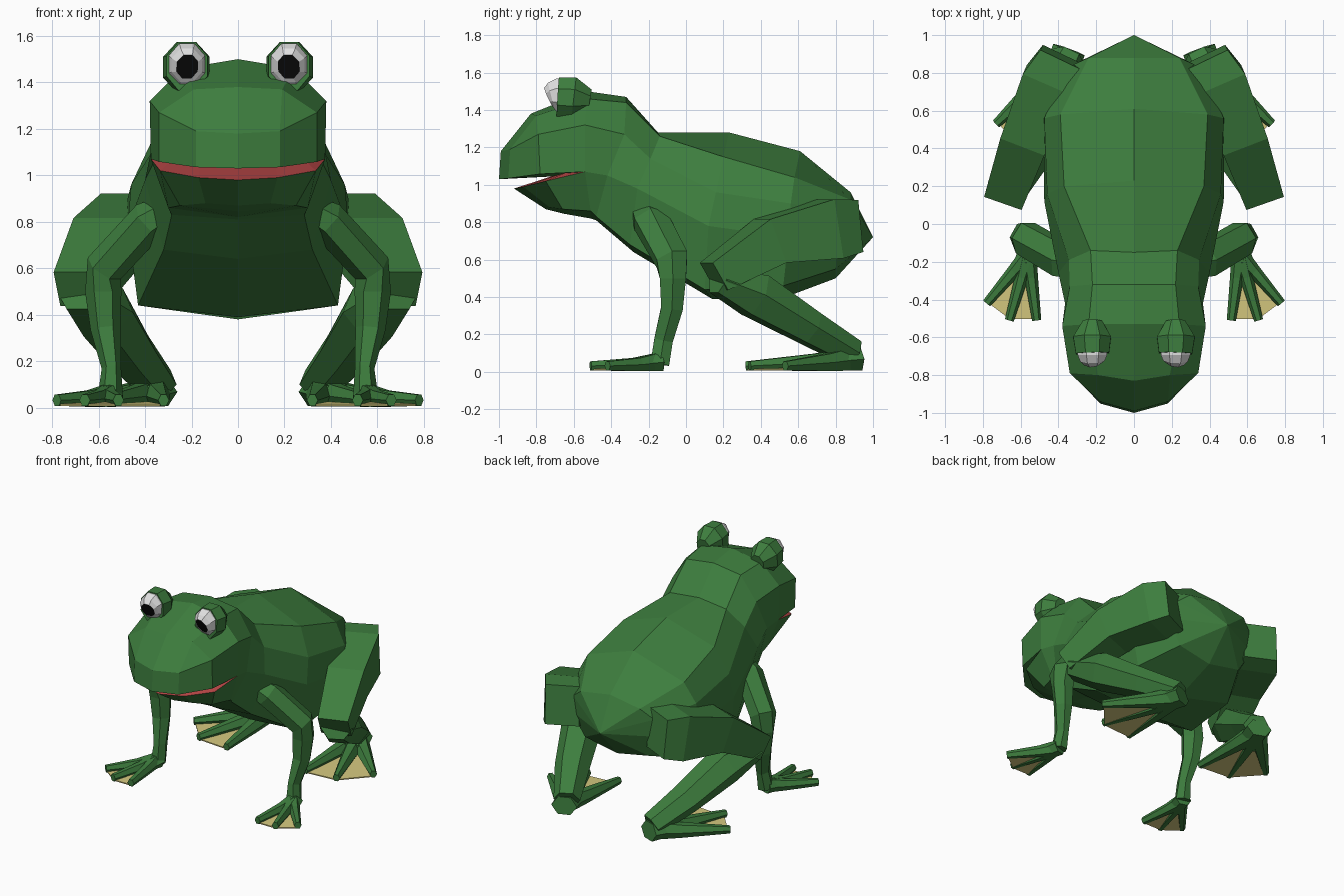
import bpy, bmesh, math
from mathutils import Vector

if "Cube" in bpy.data.objects:
    bpy.data.objects.remove(bpy.data.objects["Cube"])


def material(name, rgb):
    m = bpy.data.materials.new(name)
    m.diffuse_color = (*rgb, 1)
    m.use_nodes = True
    m.node_tree.nodes["Principled BSDF"].inputs["Base Color"].default_value = m.diffuse_color
    return m


GREEN = material("frog green", (0.047, 0.207, 0.048))
RED = material("mouth red", (0.46, 0.06, 0.06))
WEB = material("web yellow", (0.66, 0.58, 0.21))
WHITE = material("eye white", (0.75, 0.75, 0.75))
BLACK = material("pupil black", (0.004, 0.004, 0.004))


def finish(name, bm, mats):
    """Mirror the half mesh across x, weld it and make an object."""
    d = bmesh.ops.duplicate(bm, geom=bm.verts[:] + bm.edges[:] + bm.faces[:])
    for g in d["geom"]:
        if isinstance(g, bmesh.types.BMVert):
            g.co.x *= -1
    bmesh.ops.remove_doubles(bm, verts=bm.verts[:], dist=0.0005)
    bmesh.ops.recalc_face_normals(bm, faces=bm.faces[:])
    me = bpy.data.meshes.new(name)
    bm.to_mesh(me)
    bm.free()
    for m in mats:
        me.materials.append(m)
    ob = bpy.data.objects.new(name, me)
    bpy.context.collection.objects.link(ob)
    return ob


def tube(bm, path, ref=(0, 0, 1), n=6):
    """Flat-topped n-gon tube through (x, y, z, half width, half height)."""
    ref = Vector(ref)
    pts = [Vector(p[:3]) for p in path]
    off = math.pi / n if n % 4 == 0 else 0
    angles = [off + 2 * math.pi * k / n for k in range(n)]
    wide = max(math.cos(a) for a in angles)
    top = max(math.sin(a) for a in angles)
    rings = []
    for i, p in enumerate(path):
        t = (pts[min(i + 1, len(pts) - 1)] - pts[max(i - 1, 0)]).normalized()
        side = t.cross(ref).normalized()
        up = side.cross(t)
        rings.append([bm.verts.new(pts[i] + side * p[3] / wide * math.cos(a)
                                   + up * p[4] / top * math.sin(a)) for a in angles])
    for a, b in zip(rings, rings[1:]):
        for k in range(n):
            bm.faces.new((a[k], a[(k + 1) % n], b[(k + 1) % n], b[k]))
    bm.faces.new(rings[0])
    return bm.faces.new(rings[-1])


# Head half sections: crown, crown side, brow, upper lip, mouth inside, lower lip, jaw, chin
head = [
    [(0, -.99, 1.18), (0, -.99, 1.18), (0, -.99, 1.18), (0, -1, 1.03), (0, -.72, 1.045),
     (0, -.92, .98), (0, -.75, .87), (0, -.75, .87)],
    [(0, -.99, 1.18), (.18, -.94, 1.19), (.18, -.94, 1.19), (.18, -.95, 1.035), (.16, -.71, 1.045),
     (.17, -.87, .99), (.14, -.73, .88), (0, -.75, .87)],
    [(0, -.83, 1.38), (.19, -.80, 1.37), (.34, -.79, 1.27), (.34, -.78, 1.058), (.29, -.65, 1.062),
     (.335, -.75, 1.02), (.25, -.66, .87), (0, -.65, .845)],
    [(0, -.53, 1.5), (.24, -.53, 1.46), (.38, -.54, 1.32), (.375, -.54, 1.07), (.375, -.54, 1.07),
     (.375, -.54, 1.07), (.30, -.51, .86), (0, -.51, .82)],
]
# Trunk half sections: spine, back edge, flank, side, belly edge, belly
trunk = [
    [(0, -.32, 1.47), (.22, -.32, 1.44), (.34, -.33, 1.27), (.365, -.42, 1.05),
     (.285, -.48, .83), (0, -.48, .81)],
    [(0, -.15, 1.28), (.23, -.14, 1.26), (.345, -.19, 1.14), (.40, -.26, .98),
     (.32, -.30, .68), (0, -.28, .64)],
    [(0, .23, 1.28), (.37, .20, 1.15), (.46, .16, .96), (.475, .12, .78),
     (.43, .10, .44), (0, .14, .39)],
    [(0, .61, 1.18), (.39, .58, 1.04), (.475, .56, .90), (.48, .55, .72),
     (.40, .52, .46), (0, .48, .38)],
    [(0, .88, .96), (.24, .88, .92), (.33, .84, .85), (.37, .81, .72),
     (.26, .80, .55), (0, .80, .50)],
    [(0, 1, .72)] * 6,
]
# Body and head in one loft, the open mouth folded inwards with a red floor
rows = head + [s[:4] + [s[3], s[3]] + s[4:] for s in trunk]
bm = bmesh.new()
grid = [[bm.verts.new(p) for p in r] for r in rows]
for i in range(len(grid) - 1):
    for j in range(7):
        f = bm.faces.new((grid[i][j], grid[i][j + 1], grid[i + 1][j + 1], grid[i + 1][j]))
        f.material_index = 1 if i < 3 and j == 4 else 0
finish("body", bm, [GREEN, RED])

# Eye sockets and eyeballs with a flat pupil
bm = bmesh.new()
tube(bm, [(.22, -.685, 1.47, .088, .105), (.222, -.60, 1.465, .10, .11),
          (.22, -.515, 1.45, .05, .06)], n=8)
finish("eye_sockets", bm, [GREEN])
bm = bmesh.new()
pupil = tube(bm, [(.22, -.64, 1.478, .078, .09), (.22, -.69, 1.478, .078, .09),
                  (.22, -.718, 1.474, .066, .074), (.218, -.733, 1.467, .046, .056)], n=8)
pupil.material_index = 1
finish("eyeballs", bm, [WHITE, BLACK])

# Front legs
bm = bmesh.new()
tube(bm, [(.30, -.21, .85, .07, .08), (.38, -.19, .81, .085, .09),
          (.575, -.075, .60, .085, .085), (.58, -.07, .50, .078, .07),
          (.57, -.075, .34, .065, .058), (.545, -.12, .17, .042, .05),
          (.55, -.14, .04, .055, .05)], ref=(0, 1, 0))
finish("front_legs", bm, [GREEN])

# Hind legs: boxy thigh, rounder shin
bm = bmesh.new()
tube(bm, [(.385, .885, .78, .115, .14), (.445, .76, .765, .145, .16),
          (.575, .45, .70, .125, .125), (.68, .15, .51, .105, .085)], n=4)
tube(bm, [(.68, .17, .49, .105, .07), (.58, .37, .41, .14, .115),
          (.46, .66, .235, .12, .088), (.345, .89, .10, .09, .07)])
finish("hind_legs", bm, [GREEN])


def foot(name, heel, tips, w, h):
    """Palm and splayed tapered toes from a heel, joined by thin webs underneath."""
    bm = bmesh.new()
    hx, hy = heel
    mx, my = tips[1][0] - hx, tips[1][1] - hy
    tube(bm, [(hx - mx * .08, hy - my * .08, h, w * 1.3, h * .9),
              (hx + mx * .3, hy + my * .3, h * .75, w * 1.4, h * .65)])
    for x, y in tips:
        tube(bm, [(hx, hy, h, w, h * .9),
                  (hx + (x - hx) * .35, hy + (y - hy) * .35, h * .75, w * .8, h * .68),
                  (x, y, .032, .024, .024)])
    finish(name + "_toes", bm, [GREEN])
    bm = bmesh.new()
    for a, b in zip(tips, tips[1:]):
        pts = [(hx, hy, .03)] + [(hx + (x - hx) * .98, hy + (y - hy) * .98, .016)
                                 for x, y in (a, b)]
        bm.faces.new([bm.verts.new(p) for p in pts])
    web = finish(name + "_webs", bm, [WEB])
    web.modifiers.new("thickness", "SOLIDIFY").thickness = 0.008


foot("front_foot", (.56, -.16), [(.78, -.42), (.66, -.51), (.515, -.51)], .045, .052)
foot("hind_foot", (.36, .88), [(.73, .53), (.56, .34), (.32, .32)], .068, .068)
